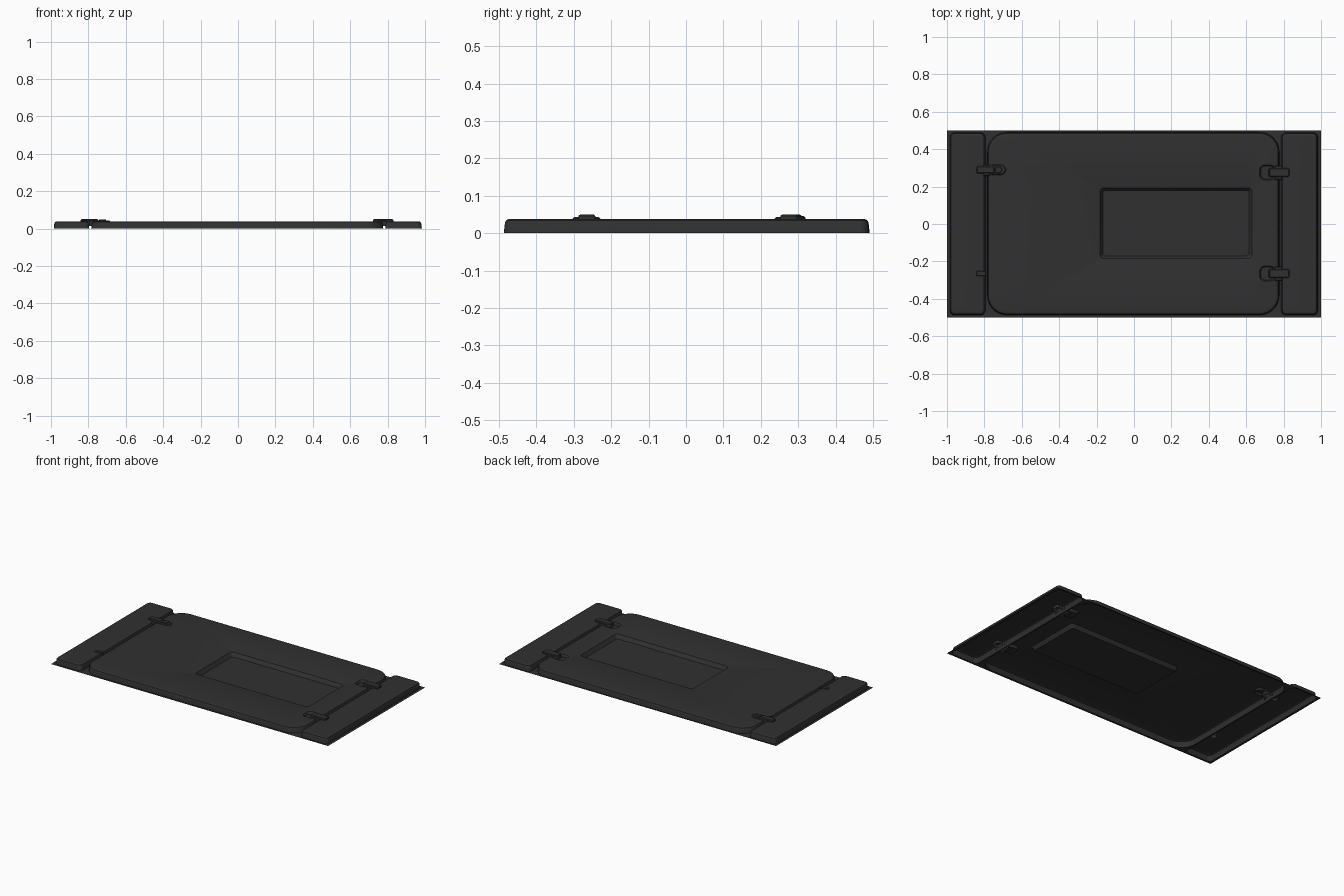
import bpy, bmesh, math

if "Cube" in bpy.data.objects:
    bpy.data.objects.remove(bpy.data.objects["Cube"])

mat = bpy.data.materials.new("dark_grey")
mat.diffuse_color = (0.03, 0.03, 0.03, 1)
mat.use_nodes = True
mat.node_tree.nodes["Principled BSDF"].inputs["Base Color"].default_value = mat.diffuse_color


def outline(x0, x1, y0, y1, r, inset=0.0, seg=8):
    """Rounded rectangle points, counter-clockwise."""
    x0, x1, y0, y1 = x0 + inset, x1 - inset, y0 + inset, y1 - inset
    r = max(min(r - inset * 0.5, (x1 - x0) / 2 - 0.0005, (y1 - y0) / 2 - 0.0005), 0.001)
    pts = []
    corners = ((x1 - r, y0 + r, -90), (x1 - r, y1 - r, 0), (x0 + r, y1 - r, 90), (x0 + r, y0 + r, 180))
    for cx, cy, a0 in corners:
        for i in range(seg + 1):
            a = math.radians(a0 + 90 * i / seg)
            pts.append((cx + r * math.cos(a), cy + r * math.sin(a)))
    return pts


def ring(bm, pts, z):
    vs = [bm.verts.new((x, y, z)) for x, y in pts]
    es = [bm.edges.new((vs[i], vs[(i + 1) % len(vs)])) for i in range(len(vs))]
    return vs, es


def loft(bm, rect, levels):
    """Stack of inset outlines (inset, z) joined by walls; returns first and last rings."""
    rings = [ring(bm, outline(*rect, inset=i), z) for i, z in levels]
    for (a, _), (b, _) in zip(rings, rings[1:]):
        n = len(a)
        for i in range(n):
            j = (i + 1) % n
            bm.faces.new((a[i], a[j], b[j], b[i]))
    return rings[0], rings[-1]


def fill(bm, edges):
    res = bmesh.ops.triangle_fill(bm, edges=edges, use_beauty=True, normal=(0, 0, 1))
    faces = [f for f in res["geom"] if isinstance(f, bmesh.types.BMFace)]
    for f in faces:
        f.normal_update()
        if f.normal.z < 0:
            f.normal_flip()


def finish(bm, name, angle=28):
    me = bpy.data.meshes.new(name)
    bm.to_mesh(me)
    bm.free()
    me.materials.append(mat)
    ob = bpy.data.objects.new(name, me)
    bpy.context.collection.objects.link(ob)
    bpy.ops.object.select_all(action='DESELECT')
    ob.select_set(True)
    bpy.context.view_layer.objects.active = ob
    bpy.ops.object.shade_smooth_by_angle(angle=math.radians(angle))
    return ob


def panel(name, rect, pockets=()):
    """Open-bottomed panel with drafted walls, soft top edge and sunken pockets."""
    bm = bmesh.new()
    _, (_, edges) = loft(bm, rect, [(0, 0), (0.003, 0.028), (0.006, 0.034), (0.011, 0.037), (0.019, 0.038)])
    edges = list(edges)
    for prect, draft, floor in pockets:
        (_, top), (bottom, _) = loft(bm, prect, [(0, 0.038), (draft * 0.3, 0.036), (draft, floor)])
        bm.faces.new(bottom)
        edges += top
    fill(bm, edges)
    return finish(bm, name)


def block(name, rect, z0, z1, soft=0.006):
    """Small raised piece with a softened top and open underside."""
    bm = bmesh.new()
    _, (top, _) = loft(bm, rect, [(0, z0), (soft * 0.2, z1 - soft * 0.7), (soft, z1)])
    bm.faces.new(top)
    return finish(bm, name)


MAIN = (-0.785, 0.777, -0.487, 0.491, 0.105)
LEFT = (-0.985, -0.795, -0.487, 0.489, 0.025)
RIGHT = (0.787, 0.983, -0.487, 0.489, 0.025)
HINGE_Y = (0.275, -0.265)

# Flat border sheet with openings under the panels
bm = bmesh.new()
edges = ring(bm, [(-1, -0.5), (1, -0.5), (1, 0.5), (-1, 0.5)], 0)[1]
for rect in (MAIN, LEFT, RIGHT):
    edges += ring(bm, outline(*rect), 0)[1]
fill(bm, edges)
finish(bm, "border_sheet")

# Main panel with window recess and latch pockets; side panels
pockets = [((-0.188, 0.638, -0.192, 0.2, 0.025), 0.022, 0.012)]
pockets += [((0.672, 0.755, y - 0.04, y + 0.04, 0.025), 0.006, 0.022) for y in HINGE_Y]
panel("main_panel", MAIN, pockets)
panel("left_panel", LEFT)
panel("right_panel", RIGHT)

# Right-hand latches
for i, y in enumerate(HINGE_Y):
    block(f"latch_bar_{i}", (0.72, 0.832, y - 0.024, y + 0.024, 0.008), 0.02, 0.05)
    block(f"latch_collar_{i}", (0.75, 0.795, y - 0.04, y + 0.038, 0.006), 0.015, 0.043)

# Left-hand latch with round pivot end
block("left_latch_plate", (-0.785, -0.684, 0.262, 0.318, 0.028), 0.025, 0.044)
block("left_latch_bar", (-0.842, -0.745, 0.27, 0.31, 0.008), 0.02, 0.05)
block("left_latch_collar", (-0.805, -0.77, 0.255, 0.32, 0.005), 0.015, 0.046)
block("left_latch_pivot", (-0.745, -0.705, 0.27, 0.31, 0.02), 0.035, 0.049, 0.004)

# Small tab on the left panel
block("left_tab", (-0.844, -0.79, -0.28, -0.25, 0.006), 0.015, 0.043, 0.005)
